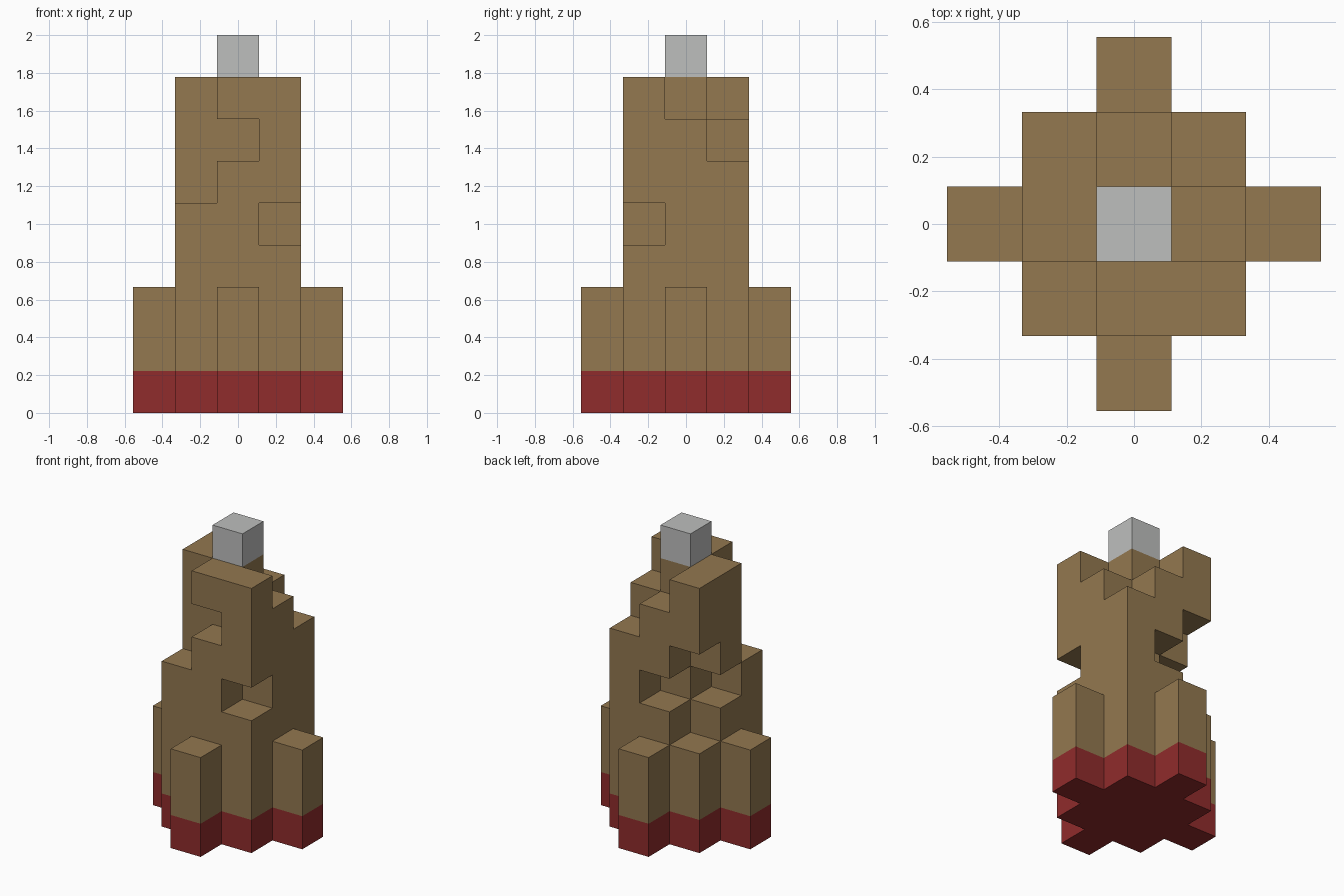
import bpy
import bmesh
from mathutils import Vector

default_cube = bpy.data.objects.get("Cube")
if default_cube:
    bpy.data.objects.remove(default_cube, do_unlink=True)

UNIT = 2 / 9  # one block


def material(name, colour):
    mat = bpy.data.materials.new(name)
    mat.use_nodes = True
    rgba = (*colour, 1)
    mat.diffuse_color = rgba
    mat.node_tree.nodes["Principled BSDF"].inputs["Base Color"].default_value = rgba
    return mat


def column(x, y, bottom, top):
    return {(x, y, z) for z in range(bottom, top)}


# Cross-shaped footprint: a square core with four buttresses
core = [(x, y) for x in (-1, 0, 1) for y in (-1, 0, 1)]
arms = [(-2, 0), (2, 0), (0, -2), (0, 2)]
base = {(x, y, 0) for x, y in core + arms}

# Broken tower: rows run from back to front, giving each column's top
tops = [[8, 7, 6],
        [8, 8, 7],
        [5, 8, 8]]
tower = set()
for x, y in core:
    tower |= column(x, y, 1, tops[1 - y][x + 1])
for x, y in arms:
    tower |= column(x, y, 1, 3)

# Notches worn out of the walls
tower -= column(1, -1, 4, 5)
tower -= column(0, -1, 6, 7)
tower -= column(0, 1, 4, 5)
tower -= column(-1, 0, 4, 5)
tower -= column(-1, 1, 3, 6)

cap = {(0, 0, 8)}
solid = base | tower | cap


def build(name, blocks, mat):
    """Skin a set of blocks with only its exposed faces, merged where flat."""
    bm = bmesh.new()
    for block in sorted(blocks):
        centre = Vector(block) + Vector((0, 0, 0.5))
        for axis in range(3):
            for sign in (-1, 1):
                normal = Vector((0, 0, 0))
                normal[axis] = sign
                if tuple(int(c) for c in Vector(block) + normal) in solid:
                    continue
                u = Vector((0, 0, 0))
                u[(axis + 1) % 3] = 0.5
                v = normal.cross(u)
                middle = centre + normal * 0.5
                corners = (-u - v, u - v, u + v, v - u)
                bm.faces.new([bm.verts.new((middle + c) * UNIT) for c in corners])
    bmesh.ops.remove_doubles(bm, verts=bm.verts[:], dist=0.001)
    bmesh.ops.dissolve_limit(bm, angle_limit=0.01, verts=bm.verts[:], edges=bm.edges[:])
    mesh = bpy.data.meshes.new(name)
    bm.to_mesh(mesh)
    bm.free()
    mesh.materials.append(mat)
    obj = bpy.data.objects.new(name, mesh)
    bpy.context.collection.objects.link(obj)


build("base", base, material("dark red", (0.279, 0.025, 0.025)))
build("tower", tower, material("earth brown", (0.292, 0.188, 0.08)))
build("cap_block", cap, material("light grey", (0.515, 0.521, 0.515)))
